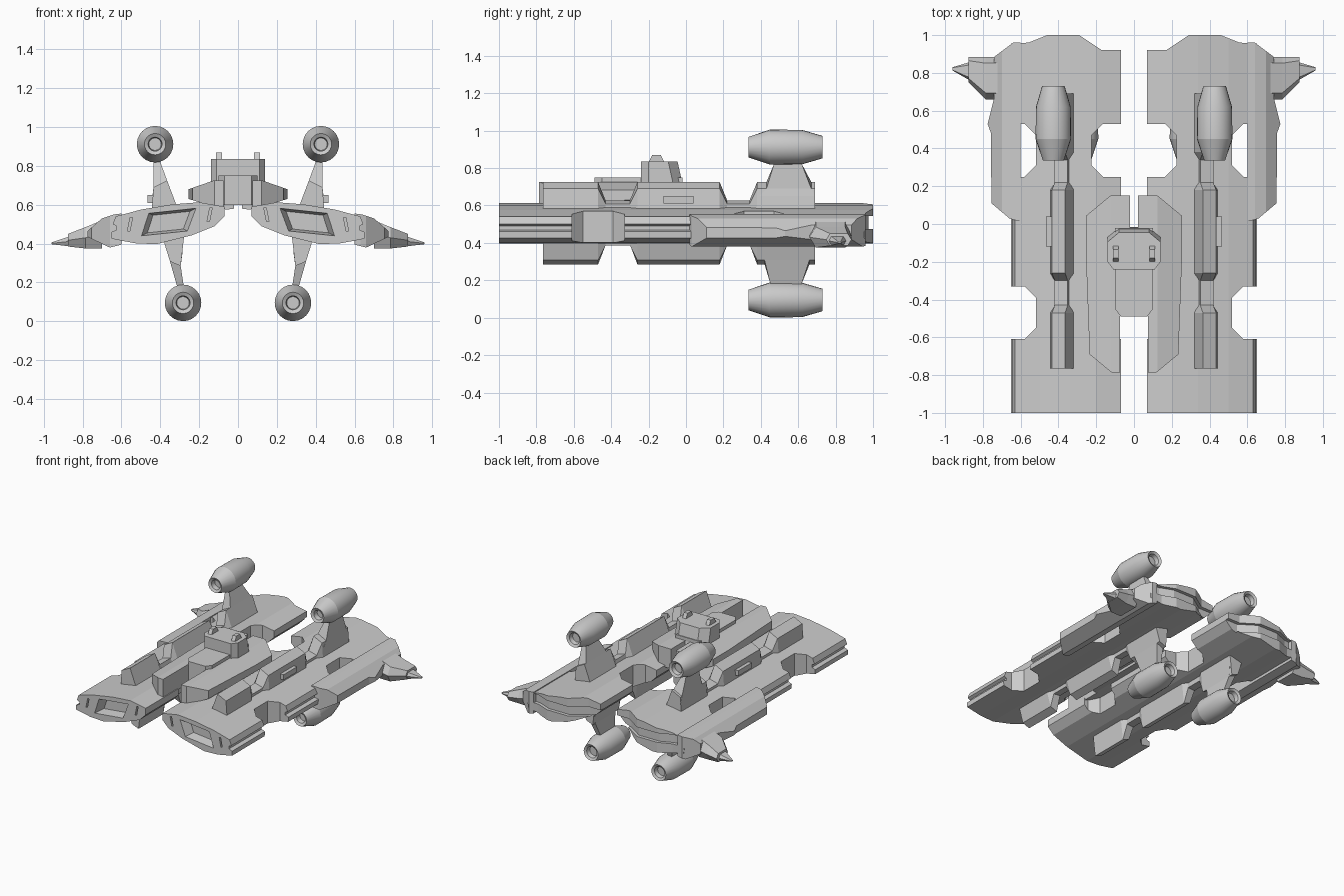
import bpy, bmesh, math
from mathutils import Vector

cube = bpy.data.objects.get("Cube")
if cube:
    bpy.data.objects.remove(cube)

GREY = (0.6, 0.6, 0.6, 1)
grey = bpy.data.materials.new("hull grey")
grey.use_nodes = True
grey.diffuse_color = GREY
grey.node_tree.nodes["Principled BSDF"].inputs["Base Color"].default_value = GREY


def loft(name, rings, mirror=True):
    """Skin a list of equal-length rings and cap both ends."""
    bm = bmesh.new()
    rows = [[bm.verts.new(p) for p in ring] for ring in rings]
    n = len(rows[0])
    for a, b in zip(rows, rows[1:]):
        for i in range(n):
            j = (i + 1) % n
            bm.faces.new((a[i], a[j], b[j], b[i]))
    bm.faces.new(rows[0])
    bm.faces.new(rows[-1])
    bmesh.ops.recalc_face_normals(bm, faces=bm.faces)
    me = bpy.data.meshes.new(name)
    bm.to_mesh(me)
    bm.free()
    me.materials.append(grey)
    ob = bpy.data.objects.new(name, me)
    bpy.context.scene.collection.objects.link(ob)
    if mirror:
        ob.modifiers.new("mirror", 'MIRROR')
    return ob


def along_y(name, section, y0, y1, mirror=True):
    return loft(name, [[(x, y, z) for x, z in section] for y in (y0, y1)], mirror)


def along_z(name, plan, z0, z1, mirror=True):
    return loft(name, [[(x, y, z) for x, y in plan] for z in (z0, z1)], mirror)


def box(name, x0, x1, y0, y1, z0, z1, mirror=True):
    return along_z(name, [(x0, y0), (x1, y0), (x1, y1), (x0, y1)], z0, z1, mirror)


def cut(ob, tool, operation='DIFFERENCE'):
    """Apply a boolean ahead of the mirror, then drop the tool."""
    tool.modifiers.clear()
    tool.hide_render = True
    ob.modifiers.clear()
    mod = ob.modifiers.new("cut", 'BOOLEAN')
    mod.object, mod.operation, mod.solver = tool, operation, 'EXACT'
    deps = bpy.context.evaluated_depsgraph_get()
    deps.update()
    me = bpy.data.meshes.new_from_object(ob.evaluated_get(deps))
    ob.modifiers.clear()
    ob.data = me
    me.name = ob.name
    bpy.data.objects.remove(tool)
    ob.modifiers.new("mirror", 'MIRROR')


def notch(edge, deep, y0, y1, slope):
    return [(edge, y0), (deep + slope * 0.6, y0), (deep, y0 + 0.06),
            (deep, y1 - 0.06), (deep + slope * 0.6, y1), (edge, y1)]


# Twin hulls: tilted lens section trimmed by a notched plan
section = [(.07, .54), (.07, .59), (.2, .613), (.34, .602), (.5, .575), (.63, .54),
           (.645, .5), (.625, .49), (.625, .47), (.652, .46), (.65, .425),
           (.53, .402), (.42, .397), (.24, .442), (.12, .49)]
rear = [(.56, .96), (.46, 1), (.29, 1), (.17, .92)]
plan = ([(0, -1.2), (.8, -1.2)]
        + notch(.8, .52, -.61, -.33, .1)
        + notch(.8, .52, .25, .53, .1)
        + [(.8, .95)] + rear + [(0, .92)]
        + notch(0, .225, .25, .53, -.1)[::-1]
        + notch(0, .16, -.61, -.33, -.1)[::-1])
hull = along_y("hull", section, -1, 1.1)
cut(hull, along_z("hull_plan", plan, 0, 1), 'INTERSECT')

# Front intake, side slots and the groove round the stern
mouth = [(.216, .582), (.46, .556), (.497, .44), (.26, .465)]
mid = Vector((.358, .511))
rings = []
for y, s in ((-1.02, 1.06), (-.93, .78)):
    rings.append([(mid.x + (x - mid.x) * s, y, mid.y + (z - mid.y) * s) for x, z in mouth])
cut(hull, loft("intake", rings))
for x, z in ((.145, .55), (.555, .5)):
    slot = [(x - .012, z + .035), (x, z + .035), (x + .014, z - .035), (x + .002, z - .035)]
    cut(hull, along_y("slot", slot, -1.1, -.97))
stern = [(.7, .92)] + [(x, y - .025) for x, y in rear] + [(0, .895), (0, 1.2), (.7, 1.2)]
cut(hull, along_z("groove", stern, .475, .545))

# Side wings
wing_section = [(.6, .555), (.64, .55), (.7, .53), (.775, .465), (.775, .435),
                (.66, .38), (.6, .395)]
wing_plan = [(.4, 0), (.63, .02), (.66, .03), (.755, .11), (.757, .48), (.775, .53),
             (.74, .67), (.74, .885), (.64, .96), (.4, .96)]
wing = along_y("wing", wing_section, -.1, 1.1)
cut(wing, along_z("wing_plan", wing_plan, 0, 1), 'INTERSECT')


# Wing tip pods with a tapering spike
def pod_ring(x, y0, y1, z0, z1):
    m = (z0 + z1) / 2
    d = (y1 - y0) * .15
    return [(x, y0, m), (x, y0 + d, z1), (x, y1 - d, z1),
            (x, y1, m), (x, y1 - d, z0), (x, y0 + d, z0)]


loft("wing_pod", [pod_ring(.7, .66, .885, .375, .52), pod_ring(.785, .66, .885, .375, .485),
                  pod_ring(.875, .75, .885, .385, .45)])
loft("wing_spike", [pod_ring(.86, .755, .86, .385, .44), pod_ring(.96, .812, .83, .397, .406)])

# Upper and lower rails: one loft each, dipping at the gaps
stations = [(-.765, 0), (-.47, 0), (-.43, 1), (-.3, 1), (-.26, 0),
            (.18, 0), (.22, 1), (.34, 1), (.38, 0), (.69, 0)]


def rail(name, base_a, top_a, top_b, base_b):
    a, ta, tb, b = map(Vector, (base_a, top_a, top_b, base_b))
    rings = []
    for y, dip in stations:
        k = .65 * dip
        ring = [a.lerp(b, .2 * dip), ta.lerp(a.lerp(b, .25), k),
                tb.lerp(a.lerp(b, .75), k), b.lerp(a, .2 * dip)]
        rings.append([(p.x, y, p.y) for p in ring])
    loft(name, rings)


rail("upper_rail", (.31, .58), (.365, .725), (.435, .69), (.445, .56))
rail("lower_rail", (.275, .46), (.295, .285), (.35, .308), (.385, .42))
box("rail_boss", .43, .465, -.12, .04, .61, .65)


# Engine pylons
def pylon(name, levels):
    loft(name, [[(xa, y0, za), (xb, y0, zb), (xb, y1, zb), (xa, y1, za)]
                for xa, za, xb, zb, y0, y1 in levels])


pylon("upper_pylon", [(.345, .66, .44, .65, .39, .69), (.365, .725, .435, .69, .43, .67),
                      (.4, .82, .435, .82, .47, .62), (.41, .87, .44, .87, .47, .62)])
pylon("lower_pylon", [(.285, .36, .365, .36, .39, .68), (.295, .285, .35, .308, .42, .66),
                      (.28, .185, .315, .185, .45, .62), (.27, .13, .3, .13, .45, .62)])

# Engines: lathed barrels with a hollow at each end
barrel = [(.38, .032), (.345, .036), (.335, .055), (.45, .094), (.62, .092),
          (.73, .06), (.72, .042), (.69, .036)]
for name, cx, cz in (("upper_engine", .427, .912), ("lower_engine", .283, .095)):
    rings = []
    for y, r in barrel:
        turns = [math.tau * i / 24 for i in range(24)]
        rings.append([(cx + r * math.cos(t), y, cz + r * math.sin(t)) for t in turns])
    engine = loft(name, rings)
    engine.data.shade_smooth()
    engine.data.set_sharp_from_angle(angle=math.radians(17))

# Bridge flanks resting on the hulls
flank_section = [(.02, .58), (.02, .725), (.125, .725), (.255, .68), (.255, .63),
                 (.14, .595), (.06, .575)]
flank_plan = [(0, .15), (.125, .15), (.27, .03), (.255, -.15), (.235, -.69), (.12, -.785),
              (.075, -.785), (.075, -.48), (0, -.48)]
flank = along_y("bridge_flank", flank_section, -.9, .3)
cut(flank, along_z("flank_plan", flank_plan, 0, 1), 'INTERSECT')

# Bridge nose, cabin and roof knobs
nose = [(-.1, -.02), (-.1, -.45), (-.07, -.49), (.07, -.49), (.1, -.45), (.1, -.02)]
along_z("bridge_nose", nose, .6, .75, False)
cabin = [(-.11, -.24), (.11, -.24), (.14, -.2), (.14, -.065), (.08, -.015), (-.08, -.015),
         (-.14, -.065), (-.14, -.2)]
loft("bridge_cabin", [[(x, y, .7) for x, y in cabin],
                      [(x, y if y < -.1 else y - .03, .835) for x, y in cabin]], False)
knob = [(-.2, .83), (-.18, .87), (-.135, .87), (-.115, .83)]
loft("roof_knob", [[(x, y, z) for y, z in knob] for x in (.082, .112)])
